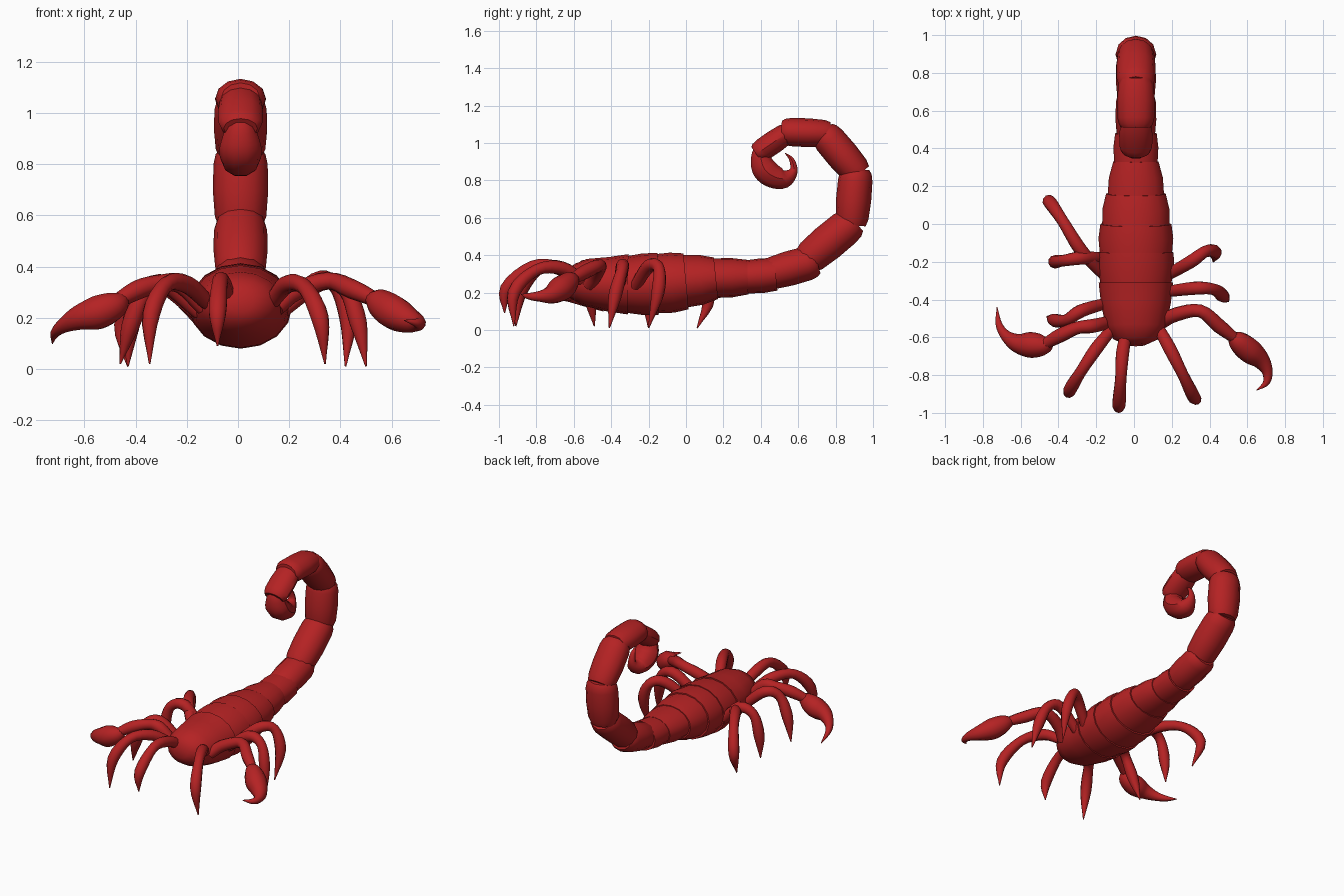
import bpy, bmesh, math
from mathutils import Vector

cube = bpy.data.objects.get("Cube")
if cube:
    bpy.data.objects.remove(cube, do_unlink=True)

red = bpy.data.materials.new("shell_red")
red.use_nodes = True
red.diffuse_color = (0.46, 0.016, 0.017, 1)
red.node_tree.nodes["Principled BSDF"].inputs["Base Color"].default_value = red.diffuse_color


def loft(name, centres, radii, sides=12, axis=(1, 0, 0)):
    """Skin elliptical rings along a path; radii are (width, height) pairs."""
    centres = [Vector(c) for c in centres]
    bm = bmesh.new()
    rings, side = [], Vector(axis)
    last = len(centres) - 1
    for i, (c, (a, b)) in enumerate(zip(centres, radii)):
        tangent = (centres[min(i + 1, last)] - centres[max(i - 1, 0)]).normalized()
        side = (side - tangent * side.dot(tangent)).normalized()
        up = tangent.cross(side)
        ring = []
        for k in range(sides):
            t = math.tau * k / sides
            ring.append(bm.verts.new(c + side * a * math.cos(t) + up * b * math.sin(t)))
        rings.append(ring)
    for r, s in zip(rings, rings[1:]):
        for k in range(sides):
            n = (k + 1) % sides
            bm.faces.new((r[k], r[n], s[n], s[k]))
    bm.faces.new(rings[0][::-1])
    bm.faces.new(rings[-1])
    bmesh.ops.recalc_face_normals(bm, faces=bm.faces[:])
    mesh = bpy.data.meshes.new(name)
    bm.to_mesh(mesh)
    bm.free()
    mesh.materials.append(red)
    obj = bpy.data.objects.new(name, mesh)
    bpy.context.collection.objects.link(obj)
    bpy.ops.object.select_all(action='DESELECT')
    obj.select_set(True)
    bpy.context.view_layer.objects.active = obj
    bpy.ops.object.shade_smooth_by_angle(angle=math.radians(40))
    return obj


def smooth_path(points, steps=4):
    """Catmull-Rom curve through points of any dimension."""
    p = [Vector(q) for q in points]
    p = [p[0] * 2 - p[1]] + p + [p[-1] * 2 - p[-2]]
    out = []
    for a, b, c, d in zip(p, p[1:], p[2:], p[3:]):
        for k in range(steps):
            t = k / steps
            out.append((b * 2 + (c - a) * t + (a * 2 - b * 5 + c * 4 - d) * t * t
                        + (b * 3 - a - c * 3 + d) * t ** 3) / 2)
    return out + [p[-2]]


def limb(name, points, radii, axis=(0, 0, 1), flat=1.0, sides=10):
    """Round tapering limb along a smooth path."""
    path = smooth_path([(*p, r) for p, r in zip(points, radii)])
    loft(name, [v.xyz for v in path],
         [(max(v.w, 0.002) * flat, max(v.w, 0.002)) for v in path], sides, axis)


# Body: stations of y, half width, bottom, top
def shell(name, stations, tuck=1.0):
    centres, radii = [], []
    for i, (y, w, low, high) in enumerate(stations):
        s = tuck if i == 0 else 1
        centres.append((0.01, y, (low + high) / 2))
        radii.append((w * s, (high - low) / 2 * s))
    loft(name, centres, radii, 16)


shell("head", [(-.64, .05, .22, .31), (-.61, .12, .17, .35), (-.54, .16, .13, .38),
               (-.42, .185, .1, .39), (-.31, .197, .083, .405)])
plates = [(-.31, .195, .085, .4), (-.15, .2, .08, .412), (0, .188, .11, .41),
          (.16, .158, .165, .388), (.33, .12, .19, .375), (.48, .11, .21, .385)]
for i, (a, b) in enumerate(zip(plates, plates[1:])):
    start = (a[0] - .02, *a[1:])
    middle = tuple((p + q) / 2 + d for p, q, d in zip(a, b, (0, .004, -.003, .003)))
    shell(f"abdomen_plate_{i + 1}", [start, middle, b], 0.95)

# Tail: barrel segments as start (y, z), end (y, z), half width, half height
barrel = [(0, .8), (.12, .93), (.45, 1), (.8, .98), (.93, .9), (1, .75)]
tail = [((.43, .295), (.7, .37), .108, .093), ((.64, .37), (.9, .585), .106, .098),
        ((.885, .56), (.91, .86), .108, .094), ((.925, .83), (.73, 1.06), .104, .088),
        ((.77, 1.05), (.51, 1.06), .1, .077), ((.55, 1.06), (.375, .94), .088, .062)]
for i, ((y, z), (v, w), wide, high) in enumerate(tail):
    centres = [(0.01, y + (v - y) * t, z + (w - z) * t) for t, s in barrel]
    loft(f"tail_segment_{i + 1}", centres, [(wide * s, high * s) for t, s in barrel])

limb("stinger",
     [(.01, .4, .97), (.01, .4, .92), (.01, .42, .86), (.01, .47, .82), (.01, .53, .81),
      (.01, .575, .85), (.01, .565, .91), (.01, .53, .945)],
     [.04, .056, .07, .066, .052, .024, .014, .002], axis=(1, 0, 0), flat=1.18)

# Claw arms and pincers
arm = [.035, .038, .034, .038, .028]
limb("left_claw_arm", [(.15, -.52, .24), (.22, -.48, .3), (.35, -.46, .345),
                       (.45, -.54, .31), (.54, -.61, .27)], arm)
limb("right_claw_arm", [(-.13, -.52, .24), (-.22, -.54, .33), (-.3, -.55, .335),
                        (-.39, -.59, .31), (-.48, -.64, .26)], arm)
claw = [.022, .055, .068, .05, .03, .018, .002]
limb("left_claw", [(.51, -.59, .28), (.55, -.62, .26), (.61, -.67, .22), (.67, -.72, .19),
                   (.705, -.78, .18), (.7, -.84, .18), (.65, -.88, .19)], claw)
limb("right_claw", [(-.44, -.62, .28), (-.48, -.64, .25), (-.55, -.64, .22), (-.62, -.63, .2),
                    (-.68, -.59, .17), (-.715, -.53, .14), (-.725, -.44, .1)], claw)

# Walking legs, each posed separately: hip, thigh, knee, shin, foot
legs = {
    "left_front_leg": [(.13, -.55, .26), (.19, -.66, .33), (.26, -.8, .32),
                       (.32, -.92, .2), (.34, -.92, .02)],
    "left_middle_leg": [(.16, -.36, .22), (.32, -.34, .34), (.42, -.345, .31),
                        (.47, -.38, .18), (.5, -.41, .01)],
    "left_rear_leg": [(.16, -.28, .22), (.3, -.2, .34), (.38, -.145, .33),
                      (.43, -.15, .2), (.42, -.2, .01)],
    "right_raised_leg": [(-.04, -.57, .27), (-.06, -.68, .33), (-.07, -.82, .34),
                         (-.08, -.96, .22), (-.08, -.97, .09)],
    "right_front_leg": [(-.12, -.56, .26), (-.2, -.66, .33), (-.28, -.78, .33),
                        (-.34, -.88, .21), (-.345, -.91, .02)],
    "right_middle_leg": [(-.15, -.42, .22), (-.28, -.46, .33), (-.36, -.51, .3),
                         (-.42, -.51, .17), (-.46, -.49, .02)],
    "right_inner_leg": [(-.15, -.18, .2), (-.28, -.18, .33), (-.38, -.195, .3),
                        (-.42, -.2, .16), (-.43, -.2, .01)],
    "right_rear_leg": [(-.16, -.27, .22), (-.28, -.14, .32), (-.38, .02, .3),
                       (-.45, .12, .17), (-.43, .06, .01)],
}
for name, points in legs.items():
    limb(name, points, [.03, .036, .031, .035, .003])
